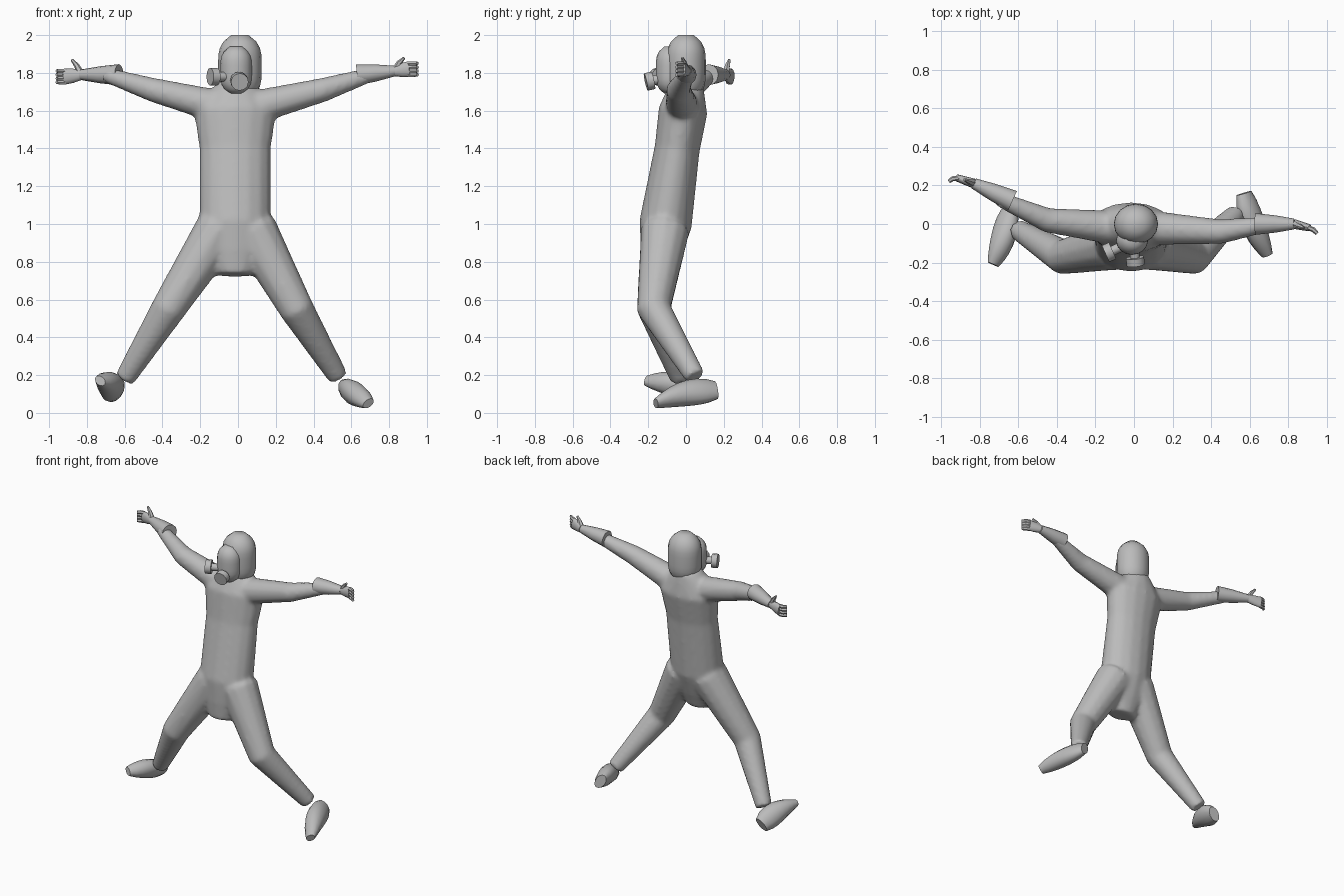
import bpy
import bmesh
from math import cos, sin, pi, radians
from mathutils import Vector

BACK = Vector((0, 1, 0))
UP = Vector((0, 0, 1))

cube = bpy.data.objects.get("Cube")
if cube:
    bpy.data.objects.remove(cube)

grey = bpy.data.materials.new("plain grey")
grey.use_nodes = True
grey.diffuse_color = (.5, .5, .5, 1)
grey.node_tree.nodes["Principled BSDF"].inputs["Base Color"].default_value = grey.diffuse_color


def loft(bm, centres, widths, heights=None, up=BACK, sides=12):
    """Skin a capped tube of elliptical rings along a chain of centres."""
    centres = [Vector(centre) for centre in centres]
    heights = heights or widths
    last = len(centres) - 1
    loops = []
    for i, centre in enumerate(centres):
        along = (centres[min(i + 1, last)] - centres[max(i - 1, 0)]).normalized()
        side = along.cross(up).normalized()
        top = side.cross(along)
        angles = [2 * pi * k / sides for k in range(sides)]
        loops.append([bm.verts.new(centre + side * widths[i] * cos(a) + top * heights[i] * sin(a))
                      for a in angles])
    for lower, upper in zip(loops, loops[1:]):
        for k in range(sides):
            bm.faces.new((lower[k - 1], lower[k], upper[k], upper[k - 1]))
    bm.faces.new(reversed(loops[0]))
    bm.faces.new(loops[-1])


def finish(bm, name):
    bmesh.ops.recalc_face_normals(bm, faces=bm.faces)
    mesh = bpy.data.meshes.new(name)
    bm.to_mesh(mesh)
    bm.free()
    mesh.materials.append(grey)
    obj = bpy.data.objects.new(name, mesh)
    bpy.context.collection.objects.link(obj)
    bpy.ops.object.select_all(action='DESELECT')
    obj.select_set(True)
    bpy.context.view_layer.objects.active = obj
    bpy.ops.object.shade_smooth_by_angle(angle=radians(45))
    return obj


def part(name, *args, **options):
    bm = bmesh.new()
    loft(bm, *args, **options)
    finish(bm, name)


def limb(bm, root, joint, end, thick, thin):
    """Two-segment limb that narrows evenly from root to end."""
    loft(bm, (root, joint, end), (thick, (thick + thin) / 2, thin))


def bulge(name, centre, width, depth, height):
    """Rounded barrel that closes in at its top and bottom."""
    levels = [step / 5 for step in range(-5, 6)]
    fullness = [1 - .6 * level ** 4 for level in levels]
    part(name, [Vector(centre) + UP * height * level for level in levels],
         [width * f for f in fullness], [depth * f for f in fullness], sides=16)


def boot(name, heel, toe, up):
    """Foot with a high instep that flattens towards the toe."""
    heel, toe, up = Vector(heel), Vector(toe), Vector(up).normalized()
    steps = [step / 7 for step in range(8)]
    widths = [.06 * sin(pi * (.1 + .8 * t)) ** .5 for t in steps]
    part(name, [heel.lerp(toe, t) + up * .02 * sin(pi * t) for t in steps], widths,
         [width * (1.6 - .9 * t) for width, t in zip(widths, steps)], up=up)


def glove(side, cuff, wrist, knuckle, tip, thumb):
    """Flared cuff, flat palm, four curled fingers and a raised thumb."""
    cuff, wrist, knuckle, tip, thumb = map(Vector, (cuff, wrist, knuckle, tip, thumb))
    part(side + "_cuff", (cuff, cuff.lerp(wrist, .5), wrist), (.056, .045, .028), up=UP)
    part(side + "_palm", (wrist, wrist.lerp(knuckle, .5), knuckle),
         (.025, .022, .018), (.028, .038, .042), up=UP)
    for finger in range(4):
        lift = UP * .02 * (finger - 1.5)
        root = wrist.lerp(knuckle, .9) + lift
        bend = knuckle.lerp(tip, .5) + lift + BACK * .005
        part(f"{side}_finger_{finger + 1}", (root, bend, tip + lift),
             (.013, .013, .01), up=UP, sides=6)
    part(side + "_thumb", (wrist, wrist.lerp(thumb, .5) + UP * .01, thumb),
         (.022, .014, .007), sides=6)


def canister(name, base, aim):
    """Thin neck carrying a wider filter drum."""
    base, aim = Vector(base), Vector(aim).normalized()
    part(name + "_neck", (base, base + aim * .05), (.025, .025), up=UP)
    part(name + "_drum", (base + aim * .045, base + aim * .085), (.047, .047), up=UP)


# One-piece suit: trunk leaning back from the hips, arms and legs fused into one skin
suit_mesh = bmesh.new()
levels = (.73, .85, 1, 1.4, 1.6, 1.7, 1.76)
loft(suit_mesh, [(-.015, .155 * (z - 1.7), z) for z in levels],
     (.1, .17, .19, .19, .22, .14, .08), (.08, .11, .14, .12, .13, .1, .08), sides=16)
limb(suit_mesh, (-.1, -.02, 1.62), (-.45, .02, 1.71), (-.7, .13, 1.79), .09, .04)
limb(suit_mesh, (.1, -.02, 1.62), (.45, -.04, 1.71), (.7, 0, 1.79), .09, .04)
limb(suit_mesh, (-.1, -.11, .97), (-.37, -.17, .55), (-.6, -.03, .18), .13, .055)
limb(suit_mesh, (.08, -.11, .97), (.31, -.17, .55), (.53, .05, .19), .13, .055)
suit = finish(suit_mesh, "suit")
fuse = suit.modifiers.new("fuse", 'REMESH')
fuse.mode = 'VOXEL'
fuse.voxel_size = .014
fuse.use_smooth_shade = True
soften = suit.modifiers.new("soften", 'SMOOTH')
soften.iterations = 8

# Hood, with the face mask and its two filters standing out at the front
bulge("hood", (.01, 0, 1.83), .115, .105, .17)
bulge("face_mask", (-.01, -.085, 1.815), .083, .075, .125)
canister("left_filter", (0, -.13, 1.77), (.1, -.9, -.2))
canister("right_filter", (-.07, -.12, 1.78), (-.9, -.4, 0))

# Boots and gloves
boot("left_boot", (.57, .16, .12), (.69, -.16, .05), (-.5, -.3, .8))
boot("right_boot", (-.65, .07, .1), (-.73, -.21, .17), (.5, -.3, .8))
glove("left", (.63, 0, 1.79), (.83, 0, 1.81), (.91, -.02, 1.82), (.95, -.05, 1.82),
      (.88, -.02, 1.88))
glove("right", (-.63, .12, 1.79), (-.83, .21, 1.79), (-.92, .24, 1.78), (-.96, .22, 1.78),
      (-.88, .23, 1.87))
